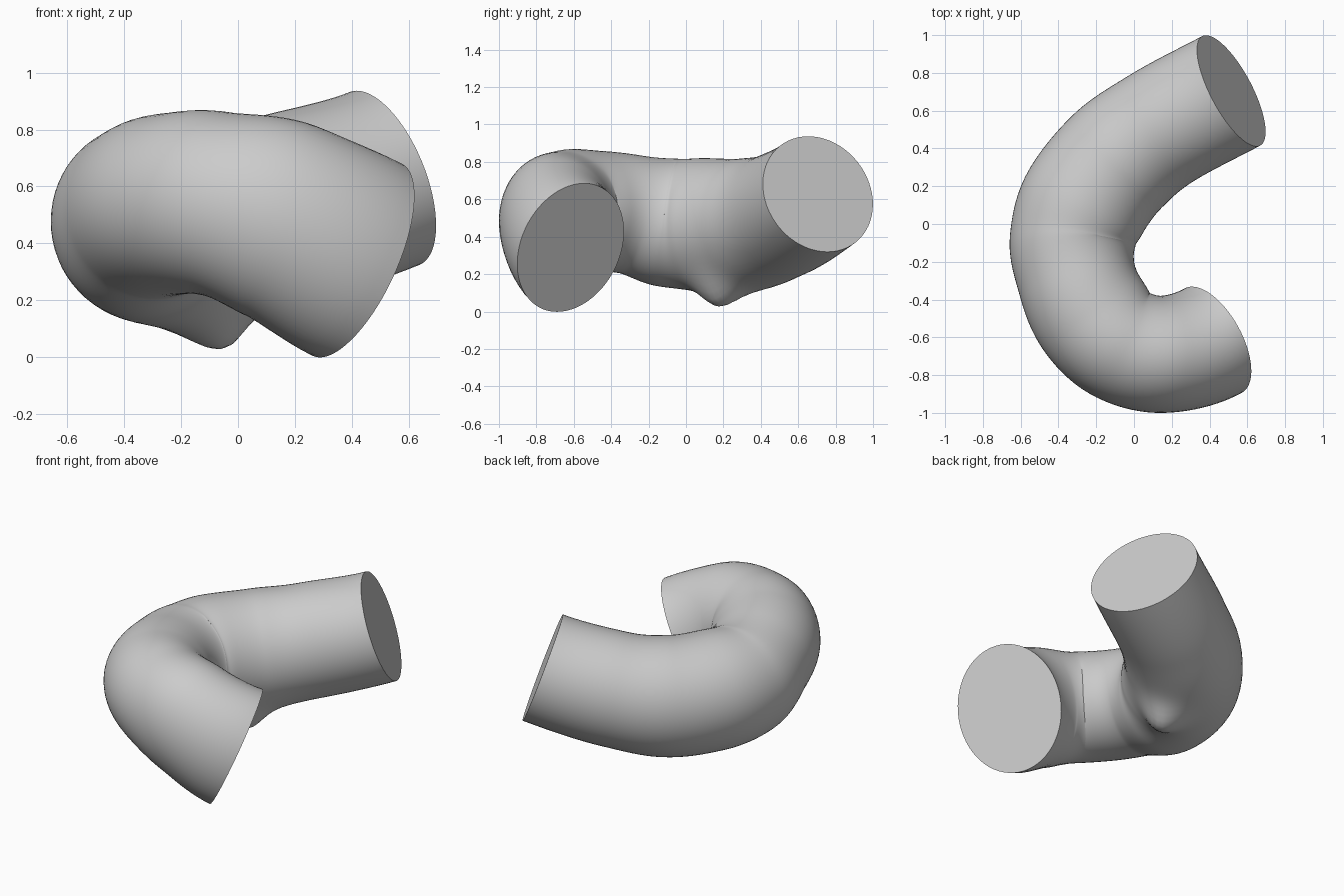
import bpy, bmesh, math
from mathutils import Vector

cube = bpy.data.objects.get("Cube")
if cube:
    bpy.data.objects.remove(cube)

SIDES, STEPS = 64, 10

# Centre line stations: x, y, z, sideways radius, upright radius
STATIONS = [
    (.42, -.617, .342, .315, .375),
    (.15, -.69, .48, .31, .355),
    (-.08, -.63, .54, .31, .325),
    (-.22, -.48, .54, .32, .32),
    (-.30, -.30, .52, .315, .32),
    (-.325, -.09, .475, .333, .345),
    (-.26, .11, .465, .345, .355),
    (-.09, .33, .465, .34, .355),
    (.15, .51, .515, .328, .34),
    (.515, .705, .628, .328, .328),
]
START_DIR = Vector((-.80, -.44, .40))
END_DIR = Vector((.83, .44, .335))


def slopes(points):
    """Slope at each station, with the two cut faces set by their directions."""
    result = [(points[min(i + 1, len(points) - 1)] - points[max(i - 1, 0)]) / 2
              for i in range(len(points))]
    result[0] = START_DIR * (points[1] - points[0]).length
    result[-1] = END_DIR * (points[-1] - points[-2]).length
    return result


def hermite(p, q, m, n, t):
    """Position and direction on a cubic between p and q."""
    a, b = 2 * (p - q) + m + n, 3 * (q - p) - 2 * m - n
    return ((a * t + b) * t + m) * t + p, (3 * a * t + 2 * b) * t + m


def bulge(co):
    """Push out the small rounded pocket under the inner wall."""
    push = Vector((.3, -.05, -1)).normalized()
    d = (co - Vector((-.08, .17, .13))).length
    return co + push * .10 * math.exp(-(d / .13) ** 2)


def ring(bm, centre, direction, side_r, up_r):
    t = direction.normalized()
    up = (Vector((0, 0, 1)) - t * t.z).normalized()
    side = t.cross(up)
    verts = []
    for k in range(SIDES):
        a = math.tau * k / SIDES
        co = centre + side * math.cos(a) * side_r + up * math.sin(a) * up_r
        verts.append(bm.verts.new(bulge(co)))
    return verts


# Bent tube swept along the centre line
points = [Vector(s[:3]) for s in STATIONS]
tangents = slopes(points)
bm = bmesh.new()
rings = []
for i in range(len(points) - 1):
    last = i == len(points) - 2
    for j in range(STEPS + last):
        t = j / STEPS
        pos, direction = hermite(points[i], points[i + 1], tangents[i], tangents[i + 1], t)
        e = t * t * (3 - 2 * t)
        radii = [u + (v - u) * e for u, v in zip(STATIONS[i][3:], STATIONS[i + 1][3:])]
        rings.append(ring(bm, pos, direction, *radii))
for a, b in zip(rings, rings[1:]):
    for k in range(SIDES):
        n = (k + 1) % SIDES
        bm.faces.new((a[k], a[n], b[n], b[k]))

# Flat cut ends
bm.faces.new(rings[0])
bm.faces.new(rings[-1])
bmesh.ops.recalc_face_normals(bm, faces=bm.faces)

mesh = bpy.data.meshes.new("bent_tube")
bm.to_mesh(mesh)
bm.free()
tube = bpy.data.objects.new("bent_tube", mesh)
bpy.context.collection.objects.link(tube)

grey = bpy.data.materials.new("light_grey")
grey.use_nodes = True
colour = (.6, .6, .6, 1)
grey.diffuse_color = colour
grey.node_tree.nodes["Principled BSDF"].inputs["Base Color"].default_value = colour
mesh.materials.append(grey)

bpy.ops.object.select_all(action='DESELECT')
tube.select_set(True)
bpy.context.view_layer.objects.active = tube
bpy.ops.object.shade_smooth_by_angle(angle=math.radians(40))
